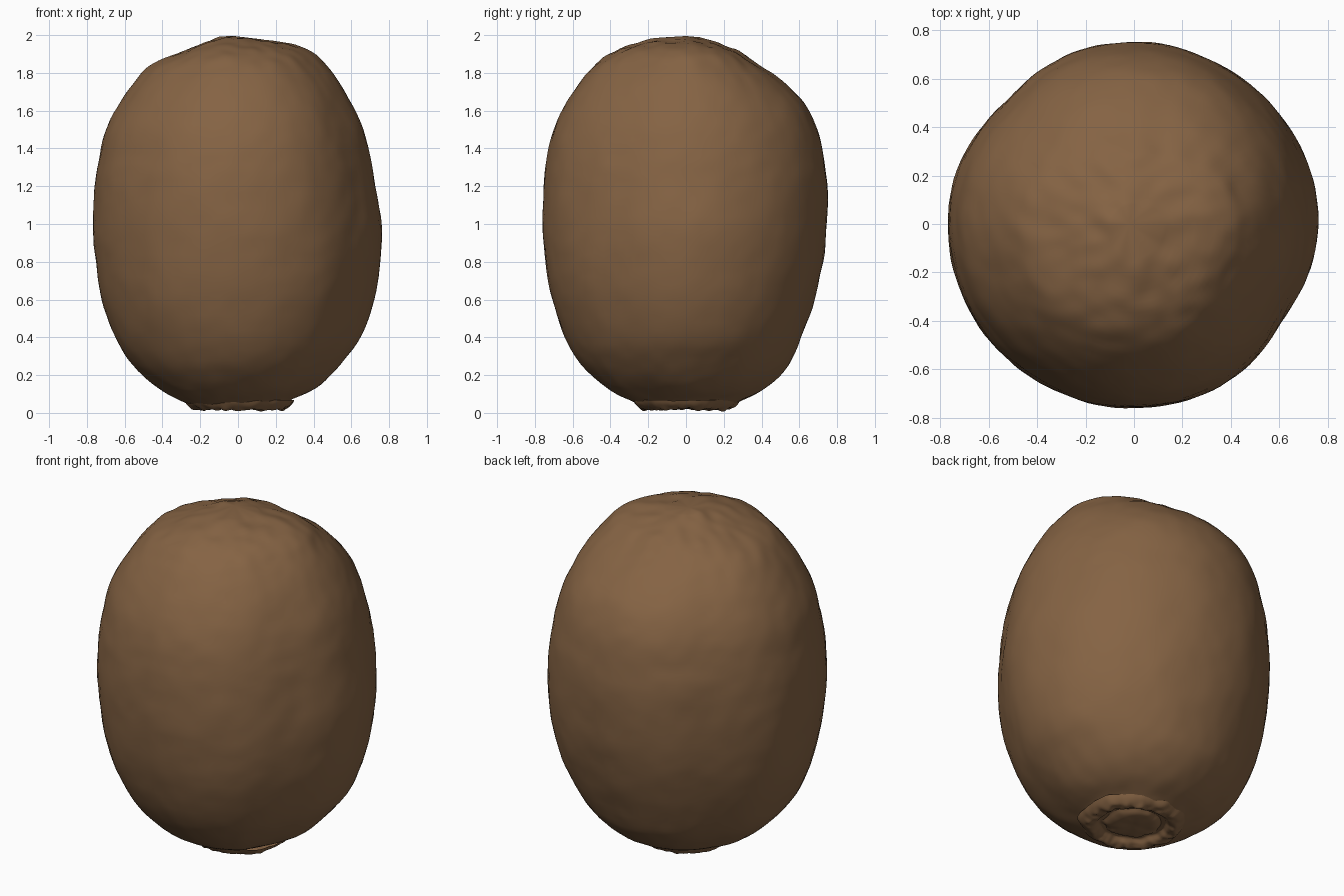
import bpy, bmesh, math
from mathutils import Vector, noise

if "Cube" in bpy.data.objects:
    bpy.data.objects.remove(bpy.data.objects["Cube"])

brown = bpy.data.materials.new("brown skin")
brown.diffuse_color = (0.235, 0.125, 0.057, 1)
brown.use_nodes = True
brown.node_tree.nodes["Principled BSDF"].inputs["Base Color"].default_value = brown.diffuse_color

SEG = 128
STEPS = 5

# Skin profile: z, then radius toward -x, +x, -y, +y
ROWS = [
    (0.050, .20, .20, .20, .20), (0.042, .24, .24, .24, .24),
    (0.070, .31, .29, .31, .30), (0.130, .42, .41, .42, .42),
    (0.250, .555, .54, .55, .54), (0.400, .65, .65, .64, .61),
    (0.600, .72, .72, .71, .68), (0.800, .755, .755, .745, .725),
    (1.000, .77, .76, .76, .745), (1.200, .76, .73, .755, .75),
    (1.350, .735, .705, .735, .73), (1.500, .70, .665, .70, .695),
    (1.640, .625, .60, .635, .625), (1.760, .54, .53, .555, .51),
    (1.850, .45, .455, .47, .37), (1.910, .31, .385, .385, .28),
    (1.955, .18, .25, .28, .17), (1.985, .09, .12, .14, .08),
]


def catmull(rows, steps):
    """Smooth a table of rows into more rows."""
    out = []
    for i in range(len(rows) - 1):
        a, b, c, d = (rows[min(max(i + k, 0), len(rows) - 1)] for k in (-1, 0, 1, 2))
        for s in range(steps):
            t = s / steps
            out.append([0.5 * (2 * q + (r - p) * t + (2 * p - 5 * q + 4 * r - u) * t * t
                               + (3 * q - p - 3 * r + u) * t ** 3)
                        for p, q, r, u in zip(a, b, c, d)])
    return out + [list(rows[-1])]


def bump(v):
    """Uneven fuzzy skin: broad dents plus fine roughness, stronger on top."""
    crown = max(0, (v.z - 1.75) / 0.25)
    return ((0.005 + 0.006 * crown) * noise.noise(v * 4.5)
            + (0.003 + 0.006 * crown) * noise.noise(v * 13))


def lathe(name, rings, bottom, top):
    """Skin a stack of rings, with optional end points."""
    bm = bmesh.new()
    loops = [[bm.verts.new(p) for p in ring] for ring in rings]
    for lo, hi in zip(loops, loops[1:]):
        for i in range(SEG):
            j = (i + 1) % SEG
            bm.faces.new((lo[i], lo[j], hi[j], hi[i]))
    for point, loop, flip in ((bottom, loops[0], True), (top, loops[-1], False)):
        if point:
            c = bm.verts.new(point)
            for i in range(SEG):
                a, b = loop[i], loop[(i + 1) % SEG]
                bm.faces.new((b, a, c) if flip else (a, b, c))
    mesh = bpy.data.meshes.new(name)
    bm.to_mesh(mesh)
    bm.free()
    mesh.materials.append(brown)
    mesh.shade_smooth()
    obj = bpy.data.objects.new(name, mesh)
    bpy.context.collection.objects.link(obj)
    return obj


# Fruit body
angles = [2 * math.pi * i / SEG for i in range(SEG)]
rings = []
for z, left, right, front, back in catmull(ROWS, STEPS):
    ring = []
    for a in angles:
        c, s = math.cos(a), math.sin(a)
        r = (right if c > 0 else left) * c * c + (back if s > 0 else front) * s * s
        # slight flats across one diagonal
        for centre in (-0.55, 2.4):
            r *= 1 - 0.035 * math.exp(-((math.remainder(a - centre, 2 * math.pi)) / 0.3) ** 2)
        v = Vector((r * c, r * s, z))
        out = Vector((c * r, s * r, (z - 1) * 0.75)).normalized()
        ring.append(v + out * bump(v))
    rings.append(ring)
lathe("fruit_body", rings, (0, 0, 0.055), (-0.02, 0, 1.995))

# Stem scar underneath: ragged rim, groove and raised button
SCAR = [(.03, .028), (.09, .026), (.13, .034), (.155, .052), (.175, .05),
        (.195, .026), (.22, .018), (.245, .024), (.27, .045), (.285, .068)]
rings = []
for r, z in catmull(SCAR, 3):
    ring = []
    rim = math.exp(-((r - .225) / .04) ** 2)
    for a in angles:
        c, s = math.cos(a), math.sin(a)
        p = Vector((c * r, s * r, 0))
        rr = r * (1 + 0.09 * noise.noise(Vector((c, s, 3)) * 2.5)
                  + 0.05 * rim * noise.noise(Vector((c, s, 7)) * 6))
        dz = 0.006 * noise.noise(p * 16) + 0.014 * rim * noise.noise(p * 24)
        ring.append((c * rr + 0.01, s * rr, max(0, z + dz)))
    rings.append(ring[::-1])
lathe("stem_scar", rings, (0.01, 0, 0.03), None)
